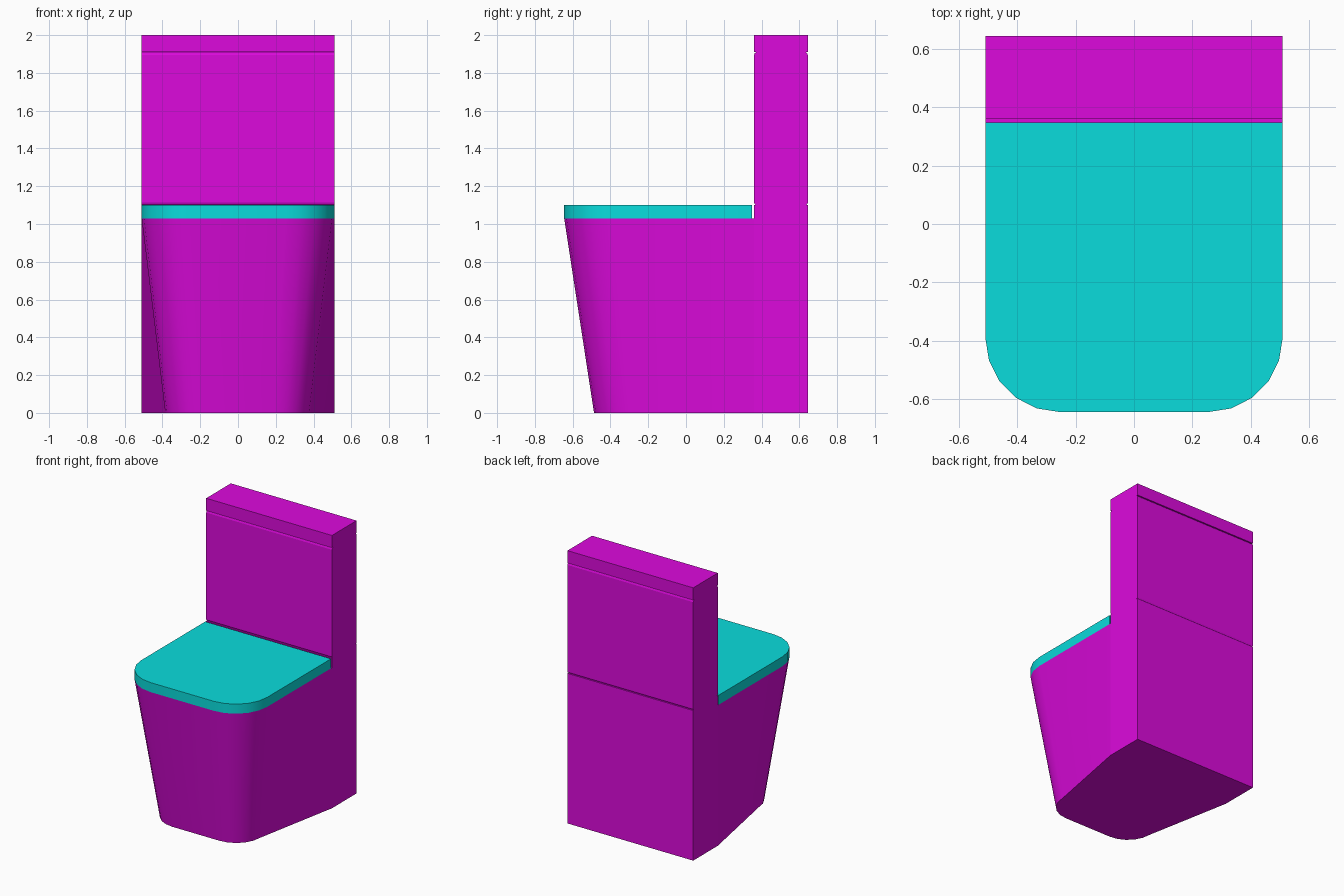
import bpy, bmesh
from math import sin, cos, pi

if "Cube" in bpy.data.objects:
    bpy.data.objects.remove(bpy.data.objects["Cube"])

W, FRONT, TANK_Y, BACK = 0.51, -0.645, 0.36, 0.645
R = 0.255  # plan radius of the rounded front corners


def material(name, color):
    m = bpy.data.materials.new(name)
    m.diffuse_color = color
    m.use_nodes = True
    m.node_tree.nodes["Principled BSDF"].inputs["Base Color"].default_value = m.diffuse_color
    return m


BODY = material("magenta", (0.72, 0.003, 0.72, 1))
SEAT = material("cyan", (0.003, 0.72, 0.72, 1))


def loft(name, bottom, top, mat, smooth=True):
    """Closed solid between two matching loops of points."""
    bm = bmesh.new()
    a = [bm.verts.new(p) for p in bottom]
    b = [bm.verts.new(p) for p in top]
    n = len(a)
    for i in range(n):
        j = (i + 1) % n
        bm.faces.new((a[i], a[j], b[j], b[i]))
    bm.faces.new(a[::-1])
    bm.faces.new(b)
    bmesh.ops.recalc_face_normals(bm, faces=bm.faces)
    me = bpy.data.meshes.new(name)
    bm.to_mesh(me)
    bm.free()
    me.materials.append(mat)
    ob = bpy.data.objects.new(name, me)
    bpy.context.collection.objects.link(ob)
    if smooth:
        bpy.context.view_layer.objects.active = ob
        ob.select_set(True)
        bpy.ops.object.shade_smooth_by_angle(angle=pi / 6)
        ob.select_set(False)
    return ob


def outline(z, back, scale=1.0):
    """D-shaped plan: straight back, two rounded front corners."""
    arc = [(W - R + R * cos(i * pi / 10), FRONT + R - R * sin(i * pi / 10))
           for i in range(6)]
    pts = [(x * scale, y * scale) for x, y in arc]
    right = [(W, back)] + pts
    return [(x, y, z) for x, y in right] + [(-x, y, z) for x, y in right[::-1]]


# bowl pedestal, tapering to the floor but full width where it meets the tank
loft("pedestal", outline(0, TANK_Y, 0.755), outline(1.03, TANK_Y), BODY)

# seat lid
loft("seat_lid", outline(1.03, 0.349), outline(1.10, 0.349), SEAT)

# tank column: half side profile (inset, z) with soft grooves, mirrored in depth
g = 0.011
half = [(0, 0), (0, 1.10), (g, 1.10), (0.3 * g, 1.10 + 0.5 * g), (0, 1.10 + 1.2 * g),
        (0, 1.91 - 1.4 * g), (0.3 * g, 1.91 - 0.6 * g), (g, 1.91), (0, 1.91), (0, 2.0)]
profile = [(TANK_Y + d, z) for d, z in half] + [(BACK - d, z) for d, z in half[::-1]]
loft("tank", [(-W, y, z) for y, z in profile], [(W, y, z) for y, z in profile],
     BODY, smooth=False)
